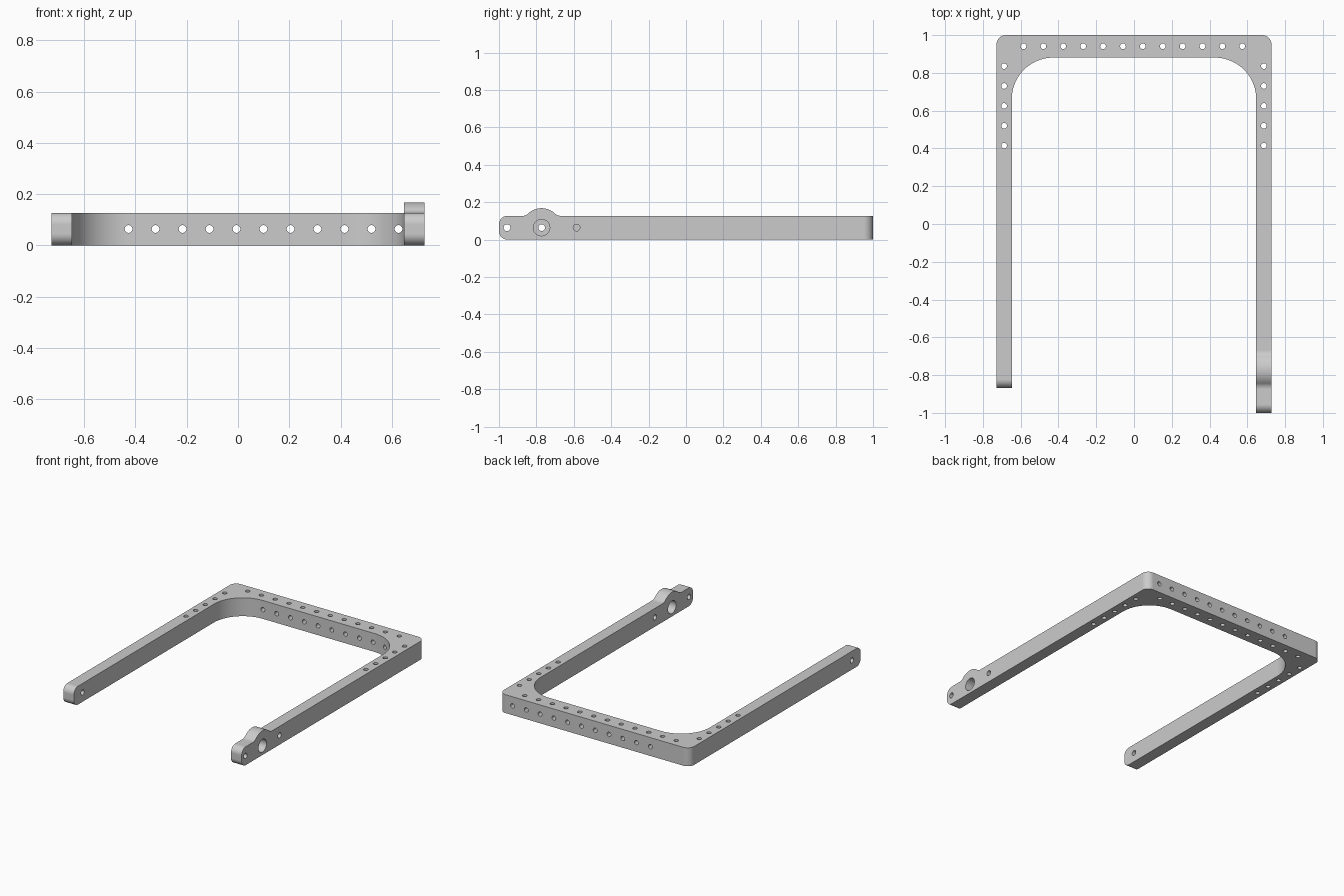
import bpy, bmesh
from math import sin, cos, pi, radians, sqrt, asin
from mathutils import Matrix, Vector

cube = bpy.data.objects.get("Cube")
if cube:
    bpy.data.objects.remove(cube, do_unlink=True)

HALF, INNER, HEIGHT, MID = 0.728, 0.647, 0.127, 0.064
BACK, BAR = 1.0, 0.881
RIGHT_END, LEFT_END, PIVOT = -0.868, -1.0, -0.772

grey = bpy.data.materials.new("satin grey")
grey.use_nodes = True
grey.diffuse_color = (0.6, 0.6, 0.6, 1)
grey.node_tree.nodes["Principled BSDF"].inputs["Base Color"].default_value = (0.6, 0.6, 0.6, 1)


def arc(cx, cy, r, start, end, n=16):
    return [(cx + r * cos(radians(start + (end - start) * i / n)),
             cy + r * sin(radians(start + (end - start) * i / n))) for i in range(n + 1)]


def prism(bm, points, offset):
    """Extrude a closed loop of points along offset."""
    face = bm.faces.new([bm.verts.new(p) for p in points])
    top = bmesh.ops.extrude_face_region(bm, geom=[face])
    bmesh.ops.translate(bm, vec=offset, verts=[v for v in top["geom"] if isinstance(v, bmesh.types.BMVert)])
    bmesh.ops.recalc_face_normals(bm, faces=bm.faces)


def to_object(bm, name):
    mesh = bpy.data.meshes.new(name)
    bm.to_mesh(mesh)
    bm.free()
    mesh.materials.append(grey)
    obj = bpy.data.objects.new(name, mesh)
    bpy.context.collection.objects.link(obj)
    return obj


def combine(target, tool, operation):
    """Apply a boolean and discard the tool object."""
    tool.hide_render = True
    mod = target.modifiers.new(operation.lower(), "BOOLEAN")
    mod.object, mod.operation, mod.solver = tool, operation, "EXACT"
    bpy.context.view_layer.objects.active = target
    bpy.ops.object.modifier_apply(modifier=mod.name)
    bpy.data.objects.remove(tool, do_unlink=True)


# U-shaped frame: plan outline with small outer and large inner corners
OUT, FIL = 0.05, 0.22
plan = [(HALF, LEFT_END)]
plan += arc(HALF - OUT, BACK - OUT, OUT, 0, 90)
plan += arc(OUT - HALF, BACK - OUT, OUT, 90, 180)
plan += [(-HALF, RIGHT_END), (-INNER, RIGHT_END)]
plan += arc(FIL - INNER, BAR - FIL, FIL, 180, 90, 24)
plan += arc(INNER - FIL, BAR - FIL, FIL, 90, 0, 24)
plan += [(INNER, LEFT_END)]
bm = bmesh.new()
prism(bm, [(x, y, 0) for x, y in plan], (0, 0, HEIGHT))

# Rounded arm tips
tips = [e for e in bm.edges if all(v.co.y < -0.8 for v in e.verts)
        and abs(e.verts[0].co.x - e.verts[1].co.x) > 0.01]
bmesh.ops.bevel(bm, geom=tips, offset=0.045, segments=12, profile=0.5, affect="EDGES")
frame = to_object(bm, "frame")

# Pivot hump on the left arm: crown concentric with the bore, blended by fillets
CROWN, BLEND = 0.104, 0.045
reach = sqrt((CROWN + BLEND) ** 2 - (HEIGHT + BLEND - MID) ** 2)
lean = asin(reach / (CROWN + BLEND)) * 180 / pi
hump = arc(PIVOT + reach, HEIGHT + BLEND, BLEND, 270, 270 - lean, 10)
hump += arc(PIVOT, MID, CROWN, 90 - lean, 90 + lean, 20)[1:-1]
hump += arc(PIVOT - reach, HEIGHT + BLEND, BLEND, 270 + lean, 270, 10)
hump += [(PIVOT - reach, HEIGHT - 0.01), (PIVOT + reach, HEIGHT - 0.01)]
bm = bmesh.new()
prism(bm, [(INNER, y, z) for y, z in hump], (HALF - INNER, 0, 0))
combine(frame, to_object(bm, "pivot_hump"), "UNION")

# Drilled holes
bm = bmesh.new()


def drill(position, axis, radius, depth=0.3):
    turn = Vector((0, 0, 1)).rotation_difference(Vector(axis)).to_matrix().to_4x4()
    bmesh.ops.create_cone(bm, cap_ends=True, segments=28, radius1=radius, radius2=radius,
                          depth=depth, matrix=Matrix.Translation(position) @ turn)


PITCH, SMALL = 0.1053, 0.015
ARM = (HALF + INNER) / 2
for i in range(12):
    drill((-0.585 + PITCH * i, 0.941, MID), (0, 0, 1), SMALL)
for i in range(11):
    drill((-0.427 + PITCH * i, 0.9, MID), (0, 1, 0), SMALL, 0.6)
for side in (-1, 1):
    for i in range(5):
        drill((side * ARM, 0.836 - PITCH * i, MID), (0, 0, 1), SMALL)
for y, r in ((-0.957, 0.018), (PIVOT, 0.044), (-0.585, 0.018)):
    drill((ARM, y, MID), (1, 0, 0), r)
drill((-ARM, PIVOT, MID), (1, 0, 0), 0.018)
combine(frame, to_object(bm, "hole_cutter"), "DIFFERENCE")

# Smooth rounds with crisp edges
bpy.ops.object.select_all(action="DESELECT")
frame.select_set(True)
bpy.context.view_layer.objects.active = frame
bpy.ops.object.shade_smooth_by_angle(angle=radians(30))
weighted = frame.modifiers.new("flat faces", "WEIGHTED_NORMAL")
weighted.keep_sharp = True
